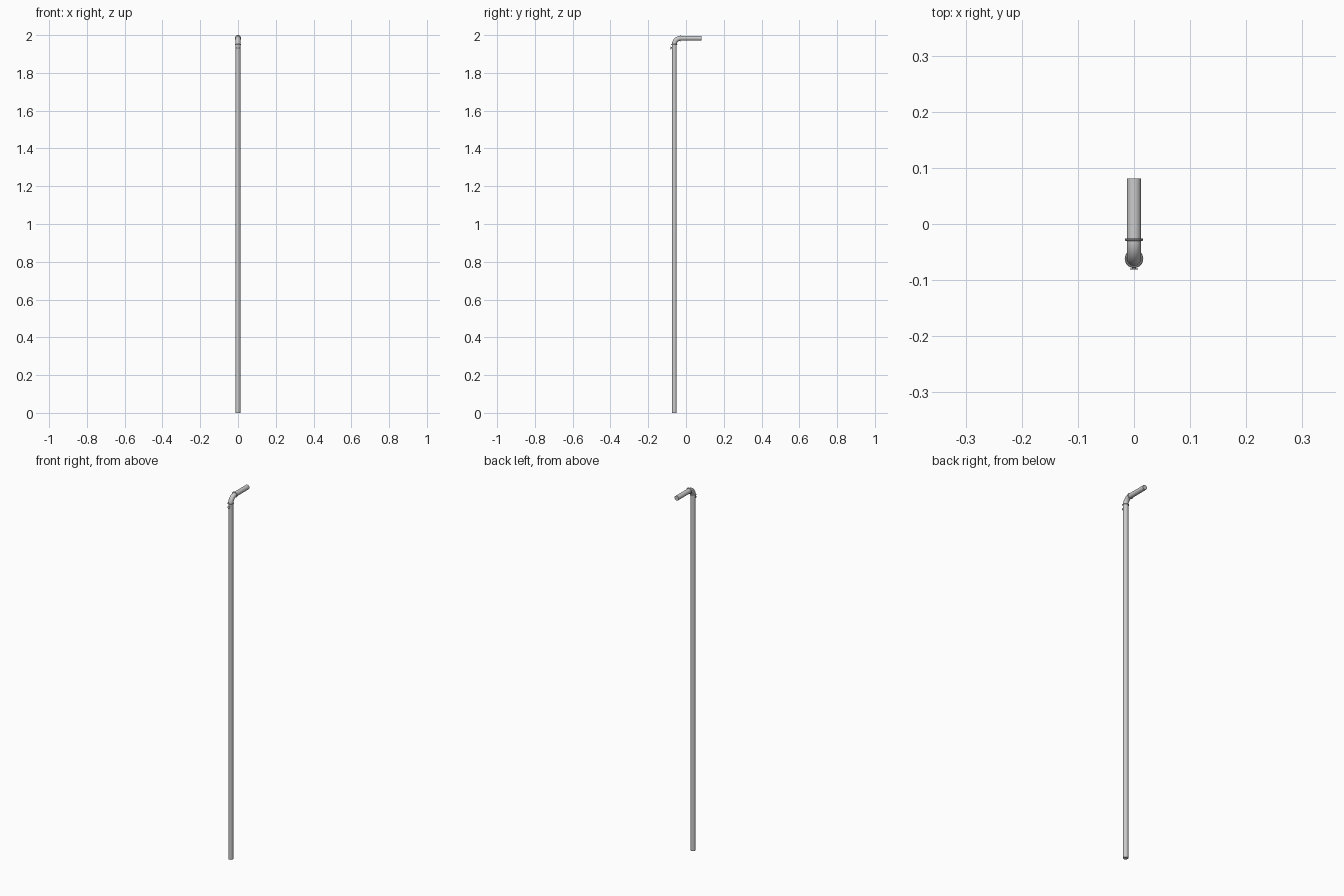
import bpy, math
from mathutils import Vector

if "Cube" in bpy.data.objects:
    bpy.data.objects.remove(bpy.data.objects["Cube"])

R = 0.0128        # pipe radius
RING = 0.0165     # collar outer radius
YC = -0.062       # axis of the upright
ZC = 2.0 - RING   # axis of the outlet
BEND = 0.034      # elbow centreline radius
SIDES = 32


def finish(name):
    ob = bpy.context.object
    ob.name = name
    bpy.ops.object.shade_smooth_by_angle(angle=math.radians(35))
    return ob


def tube(name, a, b, radius, sides=SIDES):
    a, b = Vector(a), Vector(b)
    d = b - a
    bpy.ops.mesh.primitive_cylinder_add(
        vertices=sides, radius=radius, depth=d.length, location=(a + b) / 2,
        rotation=d.to_track_quat('Z', 'Y').to_euler())
    return finish(name)


def collar(name, loc, rot):
    minor = 0.0024
    bpy.ops.mesh.primitive_torus_add(
        major_radius=RING - minor, minor_radius=minor, major_segments=SIDES,
        minor_segments=10, location=loc, rotation=rot)
    return finish(name)


# Upright and outlet pipes
tube("upright_pipe", (0, YC, 0), (0, YC, ZC - BEND), R)
tube("outlet_pipe", (0, YC + BEND, ZC), (0, 0.081, ZC), R)

# Elbow: ring sections swept through a quarter turn
steps = 14
verts, faces = [], []
for i in range(steps + 1):
    t = math.pi / 2 * i / steps
    for j in range(SIDES):
        p = 2 * math.pi * j / SIDES
        r = BEND + R * math.cos(p)
        verts.append((R * math.sin(p), YC + BEND - r * math.cos(t),
                      ZC - BEND + r * math.sin(t)))
for i in range(steps):
    for j in range(SIDES):
        k = (j + 1) % SIDES
        faces.append((i * SIDES + j, i * SIDES + k,
                      (i + 1) * SIDES + k, (i + 1) * SIDES + j))
mesh = bpy.data.meshes.new("elbow")
mesh.from_pydata(verts, [], faces)
elbow = bpy.data.objects.new("elbow", mesh)
bpy.context.collection.objects.link(elbow)
bpy.ops.object.select_all(action='DESELECT')
elbow.select_set(True)
bpy.context.view_layer.objects.active = elbow
bpy.ops.object.mode_set(mode='EDIT')
bpy.ops.mesh.select_all(action='SELECT')
bpy.ops.mesh.normals_make_consistent(inside=False)
bpy.ops.object.mode_set(mode='OBJECT')
finish("elbow")

# Collars at both ends of the elbow
collar("lower_collar", (0, YC, ZC - BEND), (0, 0, 0))
collar("upper_collar", (0, YC + BEND, ZC), (math.pi / 2, 0, 0))

# Small fixing stud on the front of the upright
tube("stud_shank", (0, YC - R + 0.003, 1.932), (0, -0.079, 1.932), 0.004, 16)
tube("stud_head", (0, -0.079, 1.932), (0, -0.081, 1.932), 0.007, 16)
